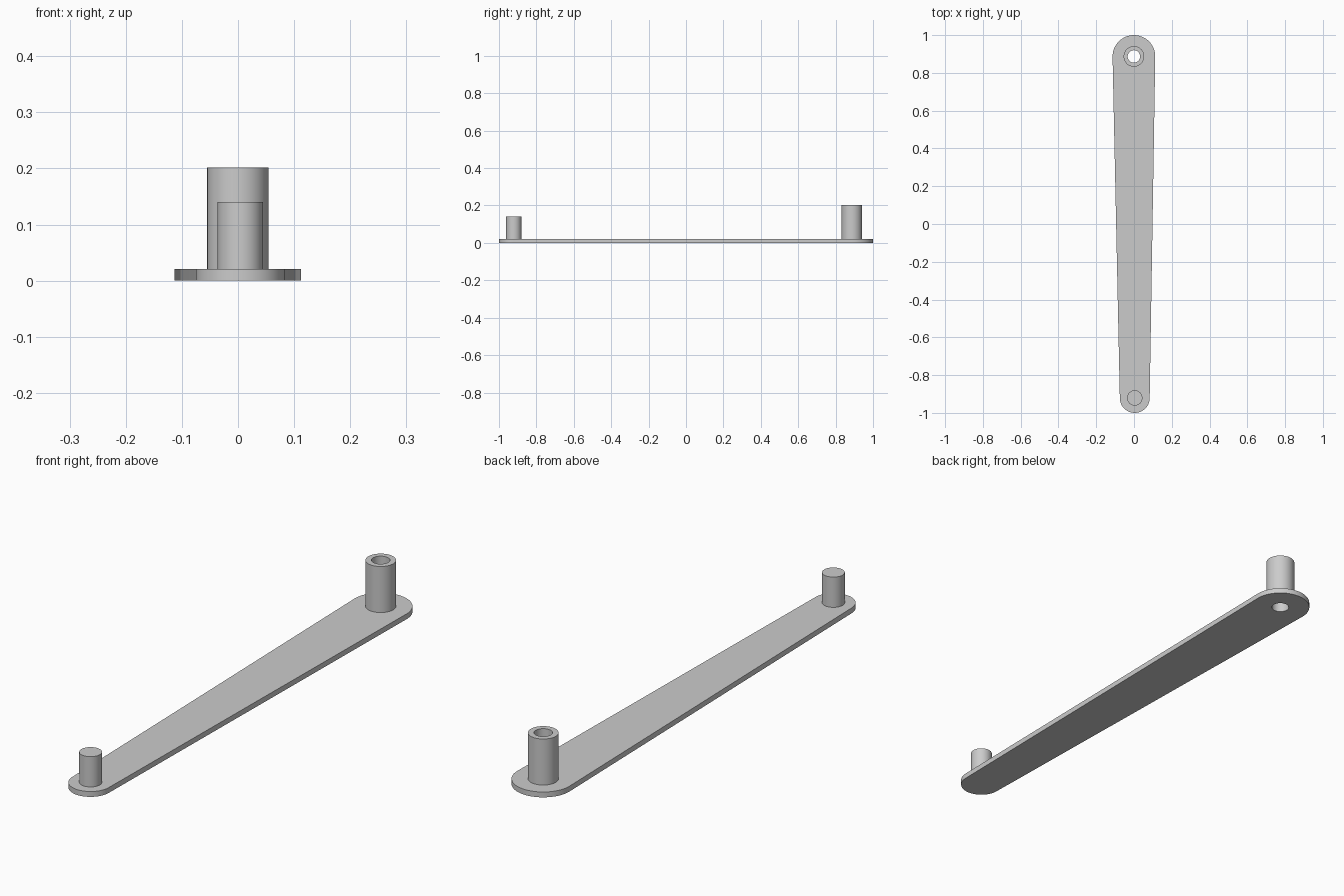
import bpy, bmesh
from math import pi, sin, cos, radians

old = bpy.data.objects.get("Cube")
if old:
    bpy.data.objects.remove(old, do_unlink=True)

grey = bpy.data.materials.new("light_grey")
grey.use_nodes = True
COLOUR = (0.6, 0.6, 0.6, 1)
grey.diffuse_color = COLOUR
grey.node_tree.nodes["Principled BSDF"].inputs["Base Color"].default_value = COLOUR

SEGMENTS = 64
THICK = 0.021
BIG_X, BIG_Y, BIG_R = -0.0005, 0.887, 0.113
SMALL_X, SMALL_Y, SMALL_R = 0.004, -0.921, 0.079
BORE_R = 0.033


def arc(x, y, r, start, end, count):
    """Points along an arc, both ends included."""
    steps = [start + (end - start) * i / count for i in range(count + 1)]
    return [(x + r * cos(a), y + r * sin(a), 0) for a in steps]


def loop_edges(bm, points):
    verts = [bm.verts.new(p) for p in points]
    return [bm.edges.new((v, verts[(i + 1) % len(verts)])) for i, v in enumerate(verts)]


def finish(name, bm):
    bmesh.ops.recalc_face_normals(bm, faces=bm.faces)
    mesh = bpy.data.meshes.new(name)
    bm.to_mesh(mesh)
    bm.free()
    mesh.materials.append(grey)
    obj = bpy.data.objects.new(name, mesh)
    bpy.context.collection.objects.link(obj)
    bpy.ops.object.select_all(action="DESELECT")
    obj.select_set(True)
    bpy.context.view_layer.objects.active = obj
    bpy.ops.object.shade_smooth_by_angle(angle=radians(30))
    return obj


def lathe(name, profile, x, y):
    """Revolve (radius, height) points about a vertical axis."""
    bm = bmesh.new()
    verts = [bm.verts.new((r, 0, z)) for r, z in profile]
    edges = [bm.edges.new(pair) for pair in zip(verts, verts[1:])]
    bmesh.ops.spin(bm, geom=verts + edges, cent=(0, 0, 0), axis=(0, 0, 1),
                   angle=2 * pi, steps=SEGMENTS, use_duplicate=False)
    bmesh.ops.remove_doubles(bm, verts=bm.verts, dist=0.0001)
    bmesh.ops.translate(bm, verts=bm.verts, vec=(x, y, 0))
    return finish(name, bm)


# Tapered arm plate with rounded ends and a bore through the wide end
bm = bmesh.new()
outline = arc(BIG_X, BIG_Y, BIG_R, 0, pi, SEGMENTS // 2)
outline += arc(SMALL_X, SMALL_Y, SMALL_R, pi, 2 * pi, SEGMENTS // 2)
edges = loop_edges(bm, outline)
edges += loop_edges(bm, arc(BIG_X, BIG_Y, BORE_R, 0, 2 * pi, SEGMENTS)[:-1])
bmesh.ops.triangle_fill(bm, edges=edges, use_beauty=True, normal=(0, 0, 1))
top = bmesh.ops.extrude_face_region(bm, geom=bm.faces[:], use_keep_orig=True)
bmesh.ops.translate(bm, vec=(0, 0, THICK),
                    verts=[g for g in top["geom"] if isinstance(g, bmesh.types.BMVert)])
finish("arm_plate", bm)

# Hollow boss, open at the plate so the bore runs right through
lathe("hollow_boss", [(0.0545, THICK), (0.0545, 0.202), (BORE_R, 0.202), (BORE_R, THICK)],
      BIG_X, BIG_Y)

# Solid pin on the narrow end
lathe("solid_pin", [(0.0405, THICK), (0.0405, 0.14), (0, 0.14)], SMALL_X, SMALL_Y)
